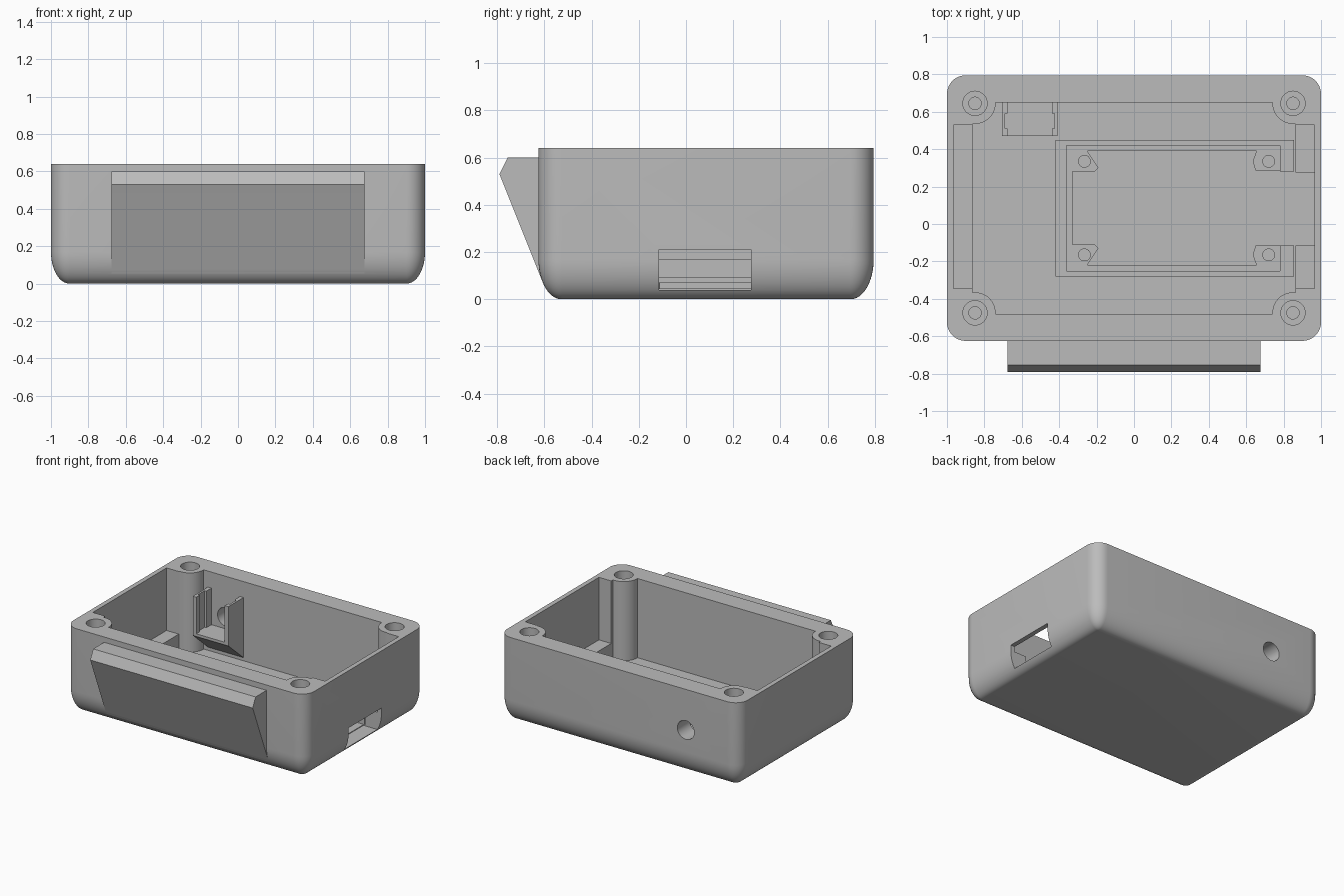
import bpy, bmesh, math
from mathutils import Vector

cube = bpy.data.objects.get("Cube")
if cube:
    bpy.data.objects.remove(cube, do_unlink=True)

grey = bpy.data.materials.new("plain_grey")
grey.use_nodes = True
grey.diffuse_color = (0.5, 0.5, 0.5, 1)
grey.node_tree.nodes["Principled BSDF"].inputs["Base Color"].default_value = grey.diffuse_color

MID_Y = 0.085                 # centre of the box in depth
HALF_X, HALF_Y, TOP = 1.0, 0.71, 0.64
FLOOR, LEDGE = 0.045, 0.17
CORNERS = ((1, 1), (-1, 1), (-1, -1), (1, -1))
BOSS_X, BOSS_Y, BOSS_R = 0.85, 0.56, 0.11


def finish(name, bm):
    bmesh.ops.recalc_face_normals(bm, faces=bm.faces)
    mesh = bpy.data.meshes.new(name)
    bm.to_mesh(mesh)
    bm.free()
    mesh.materials.append(grey)
    obj = bpy.data.objects.new(name, mesh)
    bpy.context.collection.objects.link(obj)
    return obj


def loft(name, rings):
    """Skin a stack of equal-length point rings and cap both ends."""
    bm = bmesh.new()
    rows = [[bm.verts.new(p) for p in ring] for ring in rings]
    n = len(rows[0])
    for a, b in zip(rows, rows[1:]):
        for i in range(n):
            j = (i + 1) % n
            bm.faces.new((a[i], a[j], b[j], b[i]))
    bm.faces.new(rows[0])
    bm.faces.new(rows[-1])
    return finish(name, bm)


def prism(name, outline, z0, z1):
    return loft(name, [[(x, y, z) for x, y in outline] for z in (z0, z1)])


def side_prism(name, outline, x0, x1):
    return loft(name, [[(x, y, z) for y, z in outline] for x in (x0, x1)])


def box(name, x0, x1, y0, y1, z0, z1):
    return prism(name, [(x0, y0), (x1, y0), (x1, y1), (x0, y1)], z0, z1)


def circle(cx, cy, r, n=40):
    return [(cx + r * math.cos(math.tau * i / n), cy + r * math.sin(math.tau * i / n))
            for i in range(n)]


def rounded_rect(hx, hy, r, steps=10):
    pts = []
    for k, (sx, sy) in enumerate(CORNERS):
        for i in range(steps + 1):
            a = math.pi / 2 * (k + i / steps)
            pts.append((sx * (hx - r) + r * math.cos(a),
                        MID_Y + sy * (hy - r) + r * math.sin(a)))
    return pts


def boolean(target, tool, operation="DIFFERENCE"):
    """Apply a boolean and throw the helper away."""
    tool.hide_render = True
    mod = target.modifiers.new("bool", "BOOLEAN")
    mod.operation, mod.solver, mod.object = operation, "EXACT", tool
    bpy.ops.object.select_all(action="DESELECT")
    bpy.context.view_layer.objects.active = target
    target.select_set(True)
    bpy.ops.object.modifier_apply(modifier=mod.name)
    bpy.data.objects.remove(tool, do_unlink=True)


# Outer shell: rounded corners, elliptical bottom edge
rings = []
for i in range(13):
    a = math.pi / 2 * i / 12
    inset = 0.098 * (1 - math.sin(a))
    z = 0.17 * (1 - math.cos(a))
    rings.append([(x, y, z) for x, y in
                  rounded_rect(HALF_X - inset, HALF_Y - inset, 0.1 - inset)])
rings.append([(x, y, TOP) for x, y, _ in rings[-1]])
shell = loft("case_shell", rings)

# Front hook
boolean(shell, side_prism("hook", [(-0.5, 0.60), (-0.755, 0.60), (-0.79, 0.53),
                                   (-0.60, 0.055), (-0.5, 0.055)], -0.675, 0.675), "UNION")

# Main cavity, with round screw bosses left standing in the corners
outline = []
for k, (sx, sy) in enumerate(CORNERS):
    arc = []
    for i in range(11):
        a = math.pi / 2 * i / 10
        arc.append((sx * (BOSS_X - BOSS_R * math.cos(a)),
                    MID_Y + sy * (BOSS_Y - BOSS_R * math.sin(a))))
    arc[0] = (arc[0][0], MID_Y + sy * 0.565)
    arc[-1] = (sx * 0.863, arc[-1][1])
    outline += arc[::-1] if k % 2 == 0 else arc
boolean(shell, prism("cavity", outline, FLOOR, 0.8))

# Upper side pockets above the ledges
boolean(shell, box("side_pockets", -0.965, 0.965, -0.36 + 0.015, 0.53, LEDGE, 0.8))

# Stepped screw holes
for sx, sy in CORNERS:
    for r, bottom in ((0.065, 0.45), (0.033, 0.25)):
        boolean(shell, prism("screw_hole", circle(sx * BOSS_X, MID_Y + sy * BOSS_Y, r), bottom, 0.8))

# Port opening in the left wall and round opening in the back wall
boolean(shell, box("port", 0.85, 1.1, -0.115, 0.275, 0.04, 0.21))
hole = [[(x, y, z) for x, z in circle(-0.555, 0.335, 0.07)] for y in (0.6, 0.9)]
boolean(shell, loft("back_hole", hole))

bpy.ops.object.select_all(action="DESELECT")
shell.select_set(True)
bpy.context.view_layer.objects.active = shell
bpy.ops.object.shade_smooth_by_angle(angle=math.radians(30))

# Board tray: raised frame with a lower inner lip, open towards the port
Z0 = FLOOR - 0.01
for part, inner, outer, height in (("tray_frame", 0.335, 0.365, 0.095),
                                   ("tray_lip", 0.305, 0.336, 0.07)):
    left = -0.42 if part == "tray_frame" else -0.365
    inner_left = -0.36 if part == "tray_frame" else -0.33
    right = 0.855 if part == "tray_frame" else 0.78
    box(part + "_end", left, inner_left, MID_Y - outer, MID_Y + outer, Z0, height)
    for side, s in (("back", 1), ("front", -1)):
        y0, y1 = sorted((MID_Y + s * inner, MID_Y + s * outer))
        box(part + "_" + side, inner_left, right, y0, y1, Z0, height)
box("tray_stop_back", 0.78, 0.855, 0.28, 0.42, Z0, 0.095)
box("tray_stop_front", 0.78, 0.855, -0.25, -0.115, Z0, 0.095)

# Board standoffs with locating pins
for side, s in (("back", 1), ("front", -1)):
    y = lambda d: MID_Y + s * d
    prism("standoff_right_" + side, [(-0.33, y(0.195)), (-0.21, y(0.195)), (-0.19, y(0.215)),
                                     (-0.25, y(0.305)), (-0.33, y(0.305))], Z0, 0.07)
    prism("standoff_left_" + side, [(0.78, y(0.2)), (0.65, y(0.2)), (0.635, y(0.25)),
                                    (0.655, y(0.305)), (0.78, y(0.305))], Z0, 0.07)
    for label, x in (("right", -0.265), ("left", 0.72)):
        prism("pin_%s_%s" % (label, side), circle(x, y(0.25), 0.034, 24), Z0, 0.11)

# Socket bracket on the back wall: sloped base and two grooved cheeks
side_prism("bracket_base", [(0.47, 0.245), (0.66, 0.245), (0.66, 0.06), (0.47, 0.225)], -0.705, -0.41)
for label, s in (("right", -1), ("left", 1)):
    x = lambda d: -0.5575 + s * d
    prism("bracket_cheek_" + label,
          [(x(0.1475), 0.47), (x(0.1475), 0.66), (x(0.118), 0.66), (x(0.118), 0.59),
           (x(0.132), 0.59), (x(0.132), 0.51), (x(0.118), 0.51), (x(0.118), 0.47)], 0.24, 0.52)
